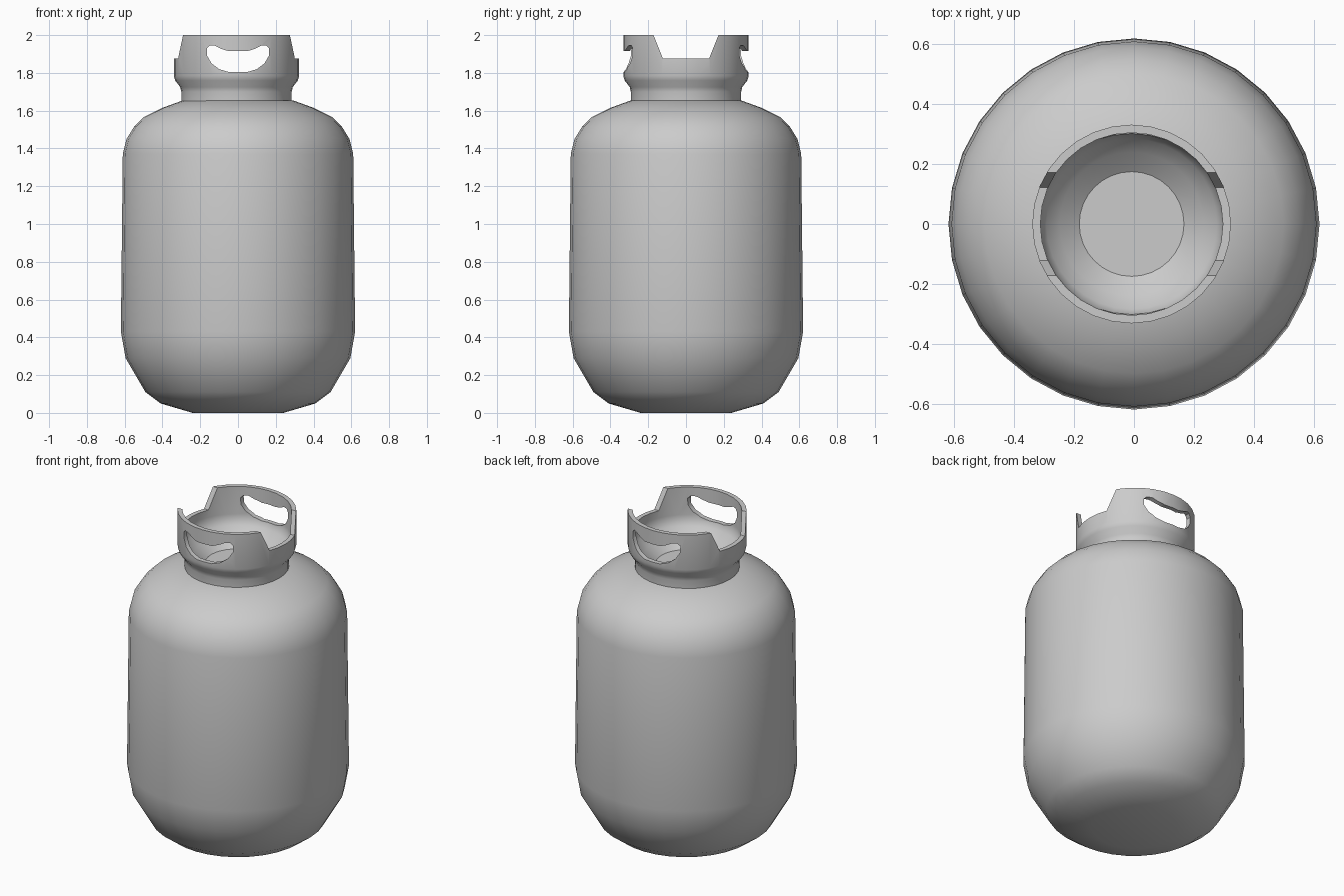
import bpy, bmesh, math

if "Cube" in bpy.data.objects:
    bpy.data.objects.remove(bpy.data.objects["Cube"])

grey = bpy.data.materials.new("painted_steel_grey")
grey.diffuse_color = (0.6, 0.6, 0.6, 1)
grey.use_nodes = True
grey.node_tree.nodes["Principled BSDF"].inputs["Base Color"].default_value = grey.diffuse_color


def new_object(name, bm):
    bmesh.ops.recalc_face_normals(bm, faces=bm.faces)
    mesh = bpy.data.meshes.new(name)
    bm.to_mesh(mesh)
    bm.free()
    mesh.materials.append(grey)
    ob = bpy.data.objects.new(name, mesh)
    bpy.context.collection.objects.link(ob)
    return ob


def lathe(name, profile, cx=0.0, n=32):
    """Spin (radius, z) points around z and cap both ends."""
    bm = bmesh.new()
    rings = [[bm.verts.new((cx + r * math.cos(2 * math.pi * i / n),
                            r * math.sin(2 * math.pi * i / n), z))
              for i in range(n)] for r, z in profile]
    for a, b in zip(rings, rings[1:]):
        for i in range(n):
            j = (i + 1) % n
            bm.faces.new((a[i], a[j], b[j], b[i]))
    bm.faces.new(rings[0])
    bm.faces.new(rings[-1])
    return new_object(name, bm)


def prism(name, outline, to_xyz):
    """Extrude a 2D outline right through the collar."""
    bm = bmesh.new()
    ends = [[bm.verts.new(to_xyz(u, z, d)) for u, z in outline] for d in (-0.6, 0.6)]
    bm.faces.new(ends[0])
    bm.faces.new(ends[1])
    for i in range(len(outline)):
        j = (i + 1) % len(outline)
        bm.faces.new((ends[0][i], ends[0][j], ends[1][j], ends[1][i]))
    return new_object(name, bm)


def mirrored(half):
    return half + [(-u, z) for u, z in reversed(half)]


def smooth(ob):
    bpy.ops.object.select_all(action='DESELECT')
    ob.select_set(True)
    bpy.context.view_layer.objects.active = ob
    bpy.ops.object.shade_smooth_by_angle(angle=math.radians(30))


# Tank body
tank = lathe("tank_body", [
    (0.24, 0), (0.41, 0.05), (0.49, 0.11), (0.595, 0.29), (0.62, 0.43),
    (0.61, 1.37), (0.59, 1.45), (0.55, 1.515), (0.5, 1.565),
    (0.4, 1.615), (0.29, 1.655)])

# Collar: outer wall, rim, inner wall, bowl and flat floor
collar = lathe("collar", [
    (0.292, 1.64), (0.292, 1.70), (0.298, 1.725), (0.325, 1.76), (0.332, 1.785),
    (0.332, 2.0), (0.305, 2.0), (0.305, 1.83), (0.302, 1.80),
    (0.285, 1.77), (0.24, 1.725), (0.175, 1.675)], cx=-0.008)

# Hand holes at front and back, open notches at both sides
hand_hole = prism("hand_hole_cutter", mirrored([
    (0.05, 1.805), (0.1, 1.82), (0.14, 1.85), (0.163, 1.89), (0.165, 1.93),
    (0.15, 1.946), (0.125, 1.945), (0.09, 1.928), (0.05, 1.915)]),
    lambda u, z, d: (u, d, z))
notch = prism("side_notch_cutter", mirrored([(0.122, 1.875), (0.212, 2.1)]),
              lambda u, z, d: (d, u, z))

for cutter in (hand_hole, notch):
    mod = collar.modifiers.new(cutter.name, 'BOOLEAN')
    mod.operation = 'DIFFERENCE'
    mod.solver = 'EXACT'
    mod.object = cutter
    bpy.context.view_layer.objects.active = collar
    bpy.ops.object.modifier_apply(modifier=mod.name)
    bpy.data.objects.remove(cutter)

smooth(tank)
smooth(collar)
